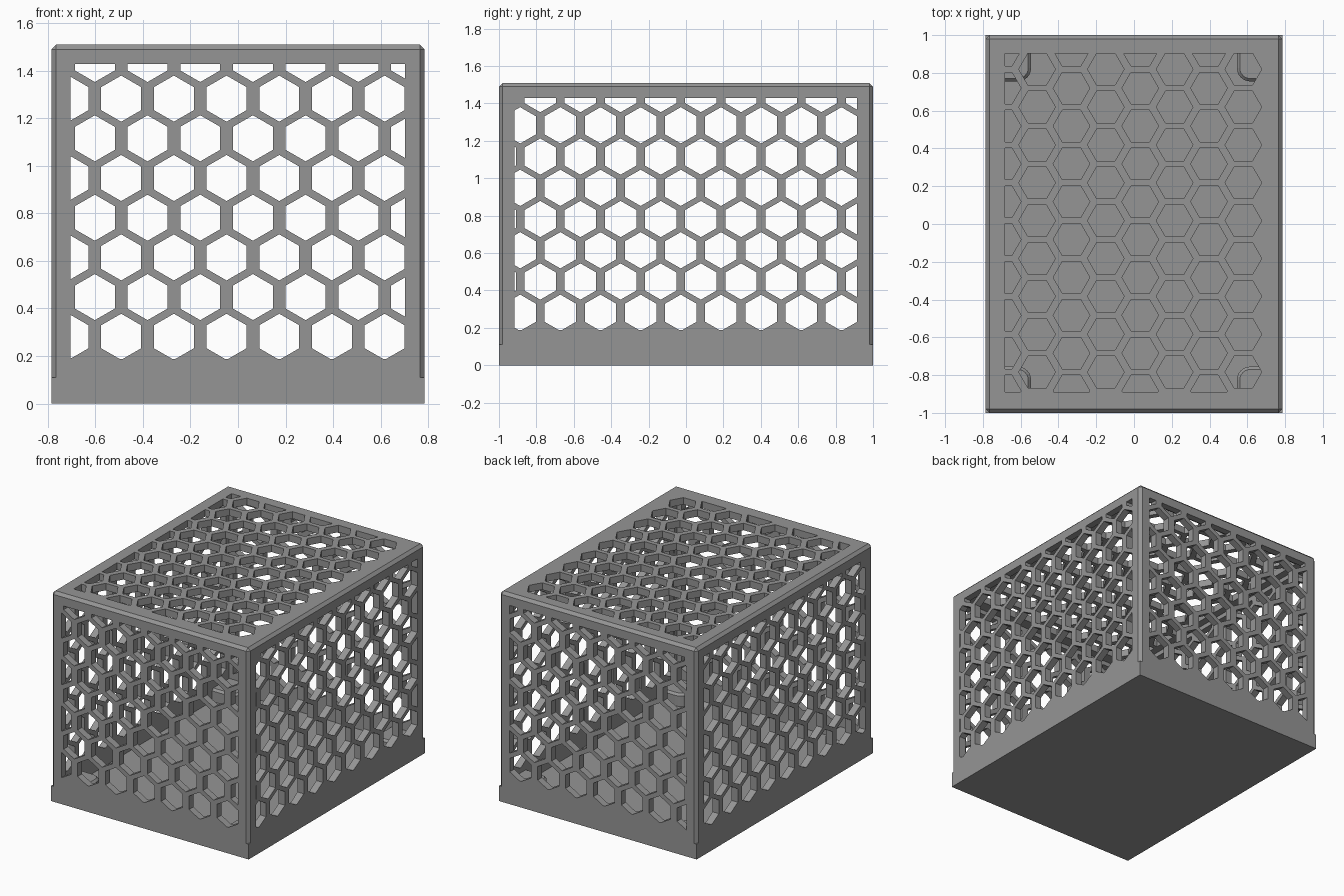
import bpy, bmesh, math
from mathutils import Vector

if "Cube" in bpy.data.objects:
    bpy.data.objects.remove(bpy.data.objects["Cube"])

W, D, H = 0.785, 1.0, 1.51      # half width, half depth, height
T, FLOOR, STEP = 0.05, 0.06, 0.11   # wall, floor top, foot band height
R = 0.097                        # honeycomb hole radius

grey = bpy.data.materials.new("mid grey")
grey.diffuse_color = (0.3, 0.3, 0.3, 1)
grey.use_nodes = True
grey.node_tree.nodes["Principled BSDF"].inputs["Base Color"].default_value = grey.diffuse_color


def finish(name, bm):
    bmesh.ops.recalc_face_normals(bm, faces=bm.faces)
    me = bpy.data.meshes.new(name)
    bm.to_mesh(me)
    bm.free()
    me.materials.append(grey)
    ob = bpy.data.objects.new(name, me)
    bpy.context.collection.objects.link(ob)
    return ob


def box_bm(lo, hi):
    bm = bmesh.new()
    bmesh.ops.create_cube(bm, size=1)
    for v in bm.verts:
        v.co = Vector([(a + b) / 2 + c * (b - a) for a, b, c in zip(lo, hi, v.co)])
    return bm


def combine(ob, tool, operation):
    tool.hide_render = True
    mod = ob.modifiers.new("cut", 'BOOLEAN')
    mod.operation, mod.object, mod.solver = operation, tool, 'EXACT'
    bpy.context.view_layer.objects.active = ob
    bpy.ops.object.modifier_apply(modifier=mod.name)
    bpy.data.objects.remove(tool)


def clip(poly, axis, limit, sign):
    """Keep the part of a polygon on one side of an axis-aligned line."""
    out = []
    for i, q in enumerate(poly):
        p = poly[i - 1]
        dp, dq = sign * (limit - p[axis]), sign * (limit - q[axis])
        if dp * dq < 0:
            t = dp / (dp - dq)
            out.append((p[0] + t * (q[0] - p[0]), p[1] + t * (q[1] - p[1])))
        if dq >= 0:
            out.append(q)
    return out


def honeycomb(name, u0, pu, v0, pv, rows, rect, place, w0, w1):
    """Prisms for a clipped honeycomb; place maps (u, v, w) to space."""
    bm = bmesh.new()
    for j in range(rows):
        for i in range(-2, 14):
            cu, cv = u0 + pu * (i + 0.5 * (j % 2)), v0 + pv * j
            poly = [(cu + R * math.sin(k * math.pi / 3), cv + R * math.cos(k * math.pi / 3))
                    for k in range(6)]
            for axis, limit, sign in ((0, rect[0], -1), (0, rect[1], 1),
                                      (1, rect[2], -1), (1, rect[3], 1)):
                poly = clip(poly, axis, limit, sign) if poly else poly
            if len(poly) < 3:
                continue
            area = sum(poly[k - 1][0] * p[1] - p[0] * poly[k - 1][1] for k, p in enumerate(poly)) / 2
            if abs(area) < 0.0006:
                continue
            a = [bm.verts.new(place(u, v, w0)) for u, v in poly]
            b = [bm.verts.new(place(u, v, w1)) for u, v in poly]
            bm.faces.new(a)
            bm.faces.new(b[::-1])
            for k in range(len(a)):
                bm.faces.new((a[k - 1], b[k - 1], b[k], a[k]))
    return finish(name, bm)


# Upper shell: chamfered along the top and the vertical corners
bm = box_bm((-W, -D, 0.03), (W, D, H))
edges = [e for e in bm.edges if max(v.co.z for v in e.verts) > 1]
bmesh.ops.bevel(bm, geom=edges, offset=0.02, segments=1, affect='EDGES')
case = finish("honeycomb_case", bm)

# Square-cornered foot band and hollow inside
combine(case, finish("foot_band", box_bm((-W, -D, 0), (W, D, STEP))), 'UNION')
combine(case, finish("cavity", box_bm((-W + T, -D + T, FLOOR), (W - T, D - T, H - T))), 'DIFFERENCE')

# Honeycomb through front and back, both sides, and the top
combine(case, honeycomb("front_back_holes", 0.617 - 6 * 0.2217, 0.2217, 0.281, 0.167, 8,
                        (-0.704, 0.702, 0.188, 1.428),
                        lambda u, v, w: (u, w, v), -1.1, 1.1), 'DIFFERENCE')
combine(case, honeycomb("side_holes", 0.831 - 8 * 0.2147, 0.2147, 0.281, 0.167, 8,
                        (-0.917, 0.915, 0.188, 1.428),
                        lambda u, v, w: (w, u, v), -0.9, 0.9), 'DIFFERENCE')
combine(case, honeycomb("top_holes", -0.884, 0.2004, -0.695, 0.182, 8,
                        (-0.89, 0.903, -0.683, 0.683),
                        lambda u, v, w: (v, u, w), 1.42, 1.6), 'DIFFERENCE')

# Low rounded blocks in the four floor corners
for sx in (-1, 1):
    for sy in (-1, 1):
        xs = sorted((sx * 0.545, sx * (W - T + 0.005)))
        ys = sorted((sy * 0.755, sy * (D - T + 0.005)))
        bm = box_bm((xs[0], ys[0], FLOOR - 0.01), (xs[1], ys[1], 0.15))
        inner = [e for e in bm.edges
                 if all(abs(v.co.x) < 0.6 and abs(v.co.y) < 0.8 for v in e.verts)]
        bmesh.ops.bevel(bm, geom=inner, offset=0.07, segments=6, profile=0.5, affect='EDGES')
        rim = [e for e in bm.edges if all(v.co.z > 0.149 for v in e.verts)
               and not all(abs(v.co.x) > 0.73 for v in e.verts)
               and not all(abs(v.co.y) > 0.94 for v in e.verts)]
        bmesh.ops.bevel(bm, geom=rim, offset=0.015, segments=1, affect='EDGES')
        finish("corner_block", bm)
